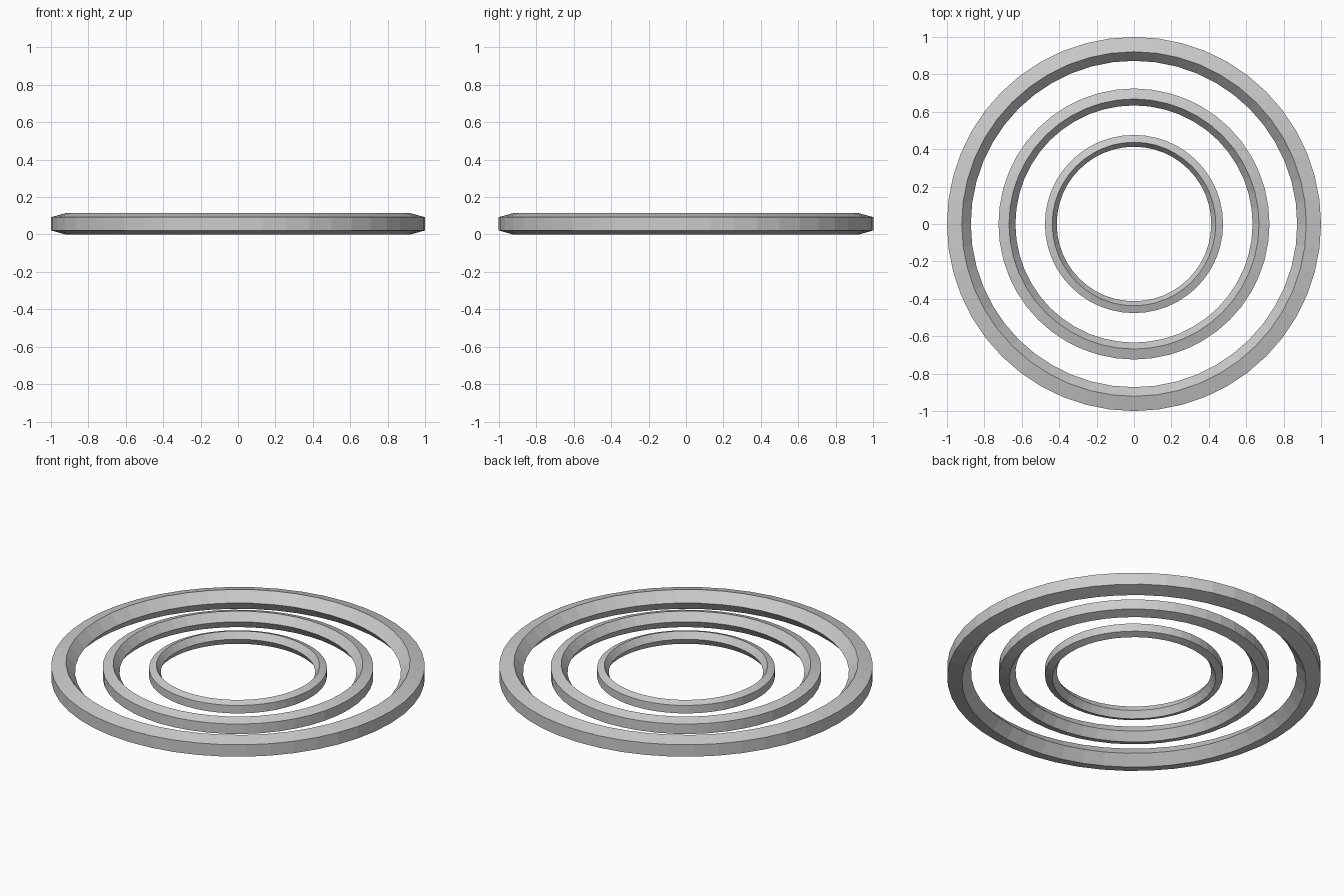
import bpy, bmesh
from math import cos, sin, pi

if "Cube" in bpy.data.objects:
    bpy.data.objects.remove(bpy.data.objects["Cube"])

SEGMENTS, SIDES, MID_Z = 48, 5, 0.057


def make_ring(name, radius, half_width, half_height):
    """Low-poly ring: pentagon section pointing inward, swept round z."""
    bm = bmesh.new()
    loops = []
    for i in range(SEGMENTS):
        a = 2 * pi * i / SEGMENTS
        loop = []
        for j in range(SIDES):
            t = pi + 2 * pi * j / SIDES
            r = radius + half_width * cos(t)
            loop.append(bm.verts.new((r * cos(a), r * sin(a), MID_Z + half_height * sin(t))))
        loops.append(loop)
    for i in range(SEGMENTS):
        p, q = loops[i], loops[(i + 1) % SEGMENTS]
        for j in range(SIDES):
            k = (j + 1) % SIDES
            bm.faces.new((p[j], q[j], q[k], p[k]))
    bmesh.ops.recalc_face_normals(bm, faces=bm.faces)
    mesh = bpy.data.meshes.new(name)
    bm.to_mesh(mesh)
    bm.free()
    bpy.context.collection.objects.link(bpy.data.objects.new(name, mesh))


# three concentric flat rings
make_ring("outer_ring", 0.943, 0.0705, 0.060)
make_ring("middle_ring", 0.684, 0.050, 0.050)
make_ring("inner_ring", 0.448, 0.035, 0.040)
